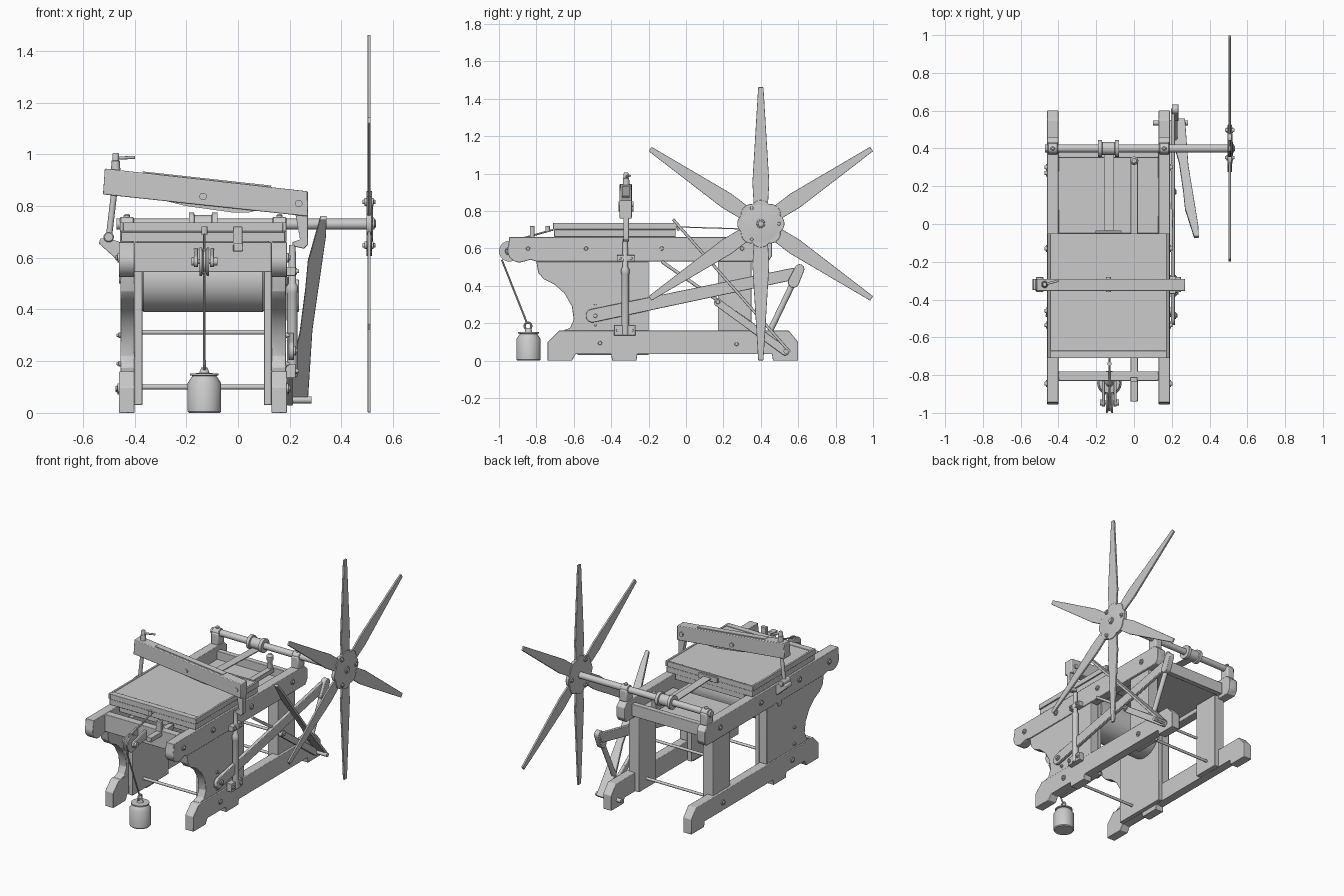
import bpy, bmesh
from math import sin, cos, pi, radians, atan2
from mathutils import Vector as V


def finish(name, bm, bevel=0.0):
    bmesh.ops.recalc_face_normals(bm, faces=bm.faces)
    me = bpy.data.meshes.new(name)
    bm.to_mesh(me)
    bm.free()
    ob = bpy.data.objects.new(name, me)
    bpy.context.collection.objects.link(ob)
    if bevel:
        b = ob.modifiers.new("Bevel", 'BEVEL')
        b.width, b.segments, b.limit_method = bevel, 2, 'ANGLE'
    bpy.ops.object.select_all(action='DESELECT')
    ob.select_set(True)
    bpy.context.view_layer.objects.active = ob
    bpy.ops.object.shade_smooth_by_angle(angle=radians(35))
    return ob


def prism(name, pts, off, bevel=0.0):
    bm = bmesh.new()
    f = bm.faces.new([bm.verts.new(p) for p in pts])
    r = bmesh.ops.extrude_face_region(bm, geom=[f])
    bmesh.ops.translate(bm, vec=V(off), verts=[g for g in r['geom'] if isinstance(g, bmesh.types.BMVert)])
    return finish(name, bm, bevel)


def plate(name, yz, x0, x1, bevel=0.003):
    return prism(name, [(x0, y, z) for y, z in yz], (x1 - x0, 0, 0), bevel)


def box(name, x0, x1, y0, y1, z0, z1, bevel=0.003):
    return plate(name, [(y0, z0), (y1, z0), (y1, z1), (y0, z1)], x0, x1, bevel)


def arc(cy, cz, r, a0, a1, n=8):
    return [(cy + r * cos(radians(a0 + (a1 - a0) * i / n)), cz + r * sin(radians(a0 + (a1 - a0) * i / n)))
            for i in range(n + 1)]


def arm(name, p, q, r0, r1, x0, x1):
    # flat link with rounded ends in the side plane
    a = atan2(q[1] - p[1], q[0] - p[0]) * 180 / pi
    return plate(name, arc(*p, r0, a + 90, a + 270) + arc(*q, r1, a - 90, a + 90), x0, x1)


def lathe(name, prof, p, axis, n=24):
    # prof: (distance along axis, radius)
    rot = V(axis).normalized().to_track_quat('Z', 'Y')
    bm = bmesh.new()
    rings = [[bm.verts.new(V(p) + rot @ V((r * cos(2 * pi * i / n), r * sin(2 * pi * i / n), h)))
              for i in range(n)] for h, r in prof]
    for a, b in zip(rings, rings[1:]):
        for i in range(n):
            bm.faces.new((a[i], a[(i + 1) % n], b[(i + 1) % n], b[i]))
    bm.faces.new(rings[0][::-1])
    bm.faces.new(rings[-1])
    return finish(name, bm)


def rod(name, p, q, r, n=16):
    d = V(q) - V(p)
    return lathe(name, [(0, r), (d.length, r)], p, d, n)


X = (1, 0, 0)
UP = (0, 0, 1)
MID = -0.135


def bolt(name, x, y, z, s=1, r=0.015):
    lathe(name, [(0, r), (0.006, r), (0.007, r * .6), (0.014, r * .5)], (x, y, z), (s, 0, 0), 12)


# side frames, left and right
base = [(-.74, 0), (-.61, 0), (-.59, .035), (-.40, .035), (-.395, 0), (-.265, 0), (-.26, .035), (.46, .035),
        (.465, 0), (.6, 0), (.6, .10), (.55, .16), (-.68, .16), (-.74, .10)]
rail = [(-.80, .53), (.44, .53), (.46, .56), (.46, .63), (.43, .66), (-.945, .66)] + \
    arc(-.89, .59, .065, 155, 275, 8) + [(-.83, .54)]
cheek = [(-.80, .53), (-.79, .47), (-.76, .435), (-.70, .405), (-.65, .36), (-.61, .29), (-.60, .22),
         (-.62, .175), (-.66, .16), (-.2, .16), (-.2, .53)]
for side, s in (("left", -1), ("right", 1)):
    def px(d):
        return MID + s * d
    plate(side + "_base_beam", base, px(.265), px(.325))
    plate(side + "_top_rail", rail, px(.265), px(.325))
    plate(side + "_front_cheek", cheek, px(.265), px(.32))
    box(side + "_inner_panel", px(.235), px(.265), -.58, -.2, .03, .55)
    box(side + "_rear_post", px(.235), px(.31), .17, .35, .036, .55)
    for y, z in ((-.845, .6), (-.535, .6), (-.13, .6), (.3, .6), (-.46, .095), (.27, .09)):
        bolt(side + "_frame_bolt", px(.325), y, z, s, .018)
    for z in (.19, .30):
        bolt(side + "_cheek_bolt", px(.32), -.485, z, s, .011)
    # shaft bearing
    box(side + "_bearing_block", px(.268), px(.322), .365, .435, .655, .735, .008)
    lathe(side + "_bearing_cap", [(0, .024), (.004, .028), (.05, .028), (.054, .024)], (px(.295) - .027, .4, .73), X)
    lathe(side + "_cap_bolt", [(0, .012), (.012, .012), (.018, .006)], (px(.295), .4, .752), UP, 12)

# tie rods and cross pieces
for y, z, d in ((-.46, .1, .325), (.27, .1, .325), (.17, .312, .24)):
    rod("tie_rod", (MID - d, y, z), (MID + d, y, z), .009)
box("front_cross_board", -.40, .13, -.83, -.78, .545, .66)
box("rear_bed_board", -.40, .13, -.05, .37, .555, .575)
box("rear_cross_rail", -.40, .13, .35, .385, .55, .63)
lathe("pressure_roller", [(0, .125), (.005, .13), (.465, .13), (.47, .125)], (-.37, -.33, .52), X, 48)
rod("roller_axle", (-.46, -.33, .52), (.185, -.33, .52), .02)

# travelling bed with shallow recessed stone
box("bed_underframe", -.39, .12, -.69, -.06, .625, .665)
box("bed_base", -.452, .182, -.705, -.055, .662, .70)
for x0, x1, y0, y1 in ((-.457, -.443, -.71, -.05), (.173, .187, -.71, -.05),
                       (-.444, .174, -.71, -.67), (-.444, .174, -.062, -.05)):
    box("bed_rim", x0, x1, y0, y1, .702, .737, .002)
box("stone_slab", -.444, .174, -.675, -.06, .69, .733, 0)

# centre guide bar and catch posts
box("guide_bar_front", -.018, .02, -.94, -.70, .625, .655)
box("guide_bar_rear", -.018, .02, -.06, .35, .60, .63)
box("front_catch_post", -.02, .018, -.835, -.81, .625, .72)
lathe("rear_catch_post", [(0, .014), (.06, .014), (.07, .02), (.095, .022), (.11, .012)], (.001, .335, .615), UP)

# drive shaft with strap drum
rod("drive_shaft", (-.47, .4, .73), (.525, .4, .73), .021, 24)
lathe("strap_drum", [(0, .03), (0, .045), (.02, .045), (.022, .035), (.088, .035), (.09, .045), (.11, .045), (.11, .03)],
      (-.19, .4, .73), X, 32)
prism("drive_strap", [(-.16, .40, .698), (-.105, .40, .698), (-.105, -.05, .712), (-.16, -.05, .712)], (0, 0, .006))
box("strap_clamp", -.205, -.065, -.049, -.035, .695, .73)

# star wheel
hub = [((.112 + .014 * abs(cos(4 * a)) ** .7) * cos(a), (.112 + .014 * abs(cos(4 * a)) ** .7) * sin(a))
       for a in [2 * pi * i / 96 for i in range(96)]]
plate("star_wheel_hub", [(.4 + y, .732 + z) for y, z in hub], .496, .518, .002)
lathe("hub_dome", [(0, .1), (.003, .07), (.005, .03)], (.518, .4, .732), X, 32)
lathe("hub_nut", [(0, .024), (.008, .022), (.009, .016), (.014, .014)], (.52, .4, .732), X, 16)
for deg in (90, 34, -34, -90, 214, 146):
    c, s = cos(radians(deg)), sin(radians(deg))
    tip = .73 if abs(deg) == 90 else .714
    plate("star_wheel_blade", [(.4 + u * c - v * s, .732 + u * s + v * c) for u, v in
                               ((.05, -.035), (.22, -.045), (tip, -.014), (tip, .014), (.22, .045), (.05, .035))],
          .501, .513, .002)
for deg in (0, 120, 240):
    for sg, x in ((1, .518), (-1, .496)):
        bolt("hub_bolt", x, .4 + .097 * cos(radians(deg)), .732 + .097 * sin(radians(deg)), sg)

# tilted scraper beam
prism("scraper_beam", [(-.515, -.355, .945), (.27, -.355, .857), (.27, -.355, .76), (-.522, -.355, .845)],
      (0, .065, 0), .004)
prism("scraper_cap_strip", [(-.37, -.342, .934), (.13, -.342, .879), (.12, -.342, .865), (-.36, -.342, .92)],
      (0, .04, 0))
prism("scraper_blade", [(-.36, -.335, .84), (.10, -.335, .79), (.04, -.335, .775), (-.02, -.335, .775),
                        (-.2, -.335, .80)], (0, .03, 0))
for x, z in ((-.135, .837), (.235, .81)):
    lathe("scraper_pin", [(0, .014), (.08, .014)], (x, -.361, z), (0, 1, 0))

# adjusting screw and hinge on the left
lathe("adjusting_screw", [(0, .018), (.035, .016), (.036, .013), (.06, .013), (.065, .01)], (-.473, -.32, .94), UP)
rod("screw_handle", (-.473, -.32, .985), (-.40, -.30, .988), .006, 12)
rod("hinge_rod", (-.478, -.32, .86), (-.498, -.32, .69), .012)
lathe("hinge_eye", [(0, .016), (.004, .02), (.076, .02), (.08, .016)], (-.5, -.36, .68), (0, 1, 0))
prism("hinge_bracket", [(-.455, -.35, .66), (-.50, -.35, .675), (-.532, -.35, .675), (-.538, -.35, .655),
                        (-.46, -.35, .585)], (0, .06, 0), .004)

# hook and pull rod on the right
prism("pull_hook", [(.22, -.335, .78), (.27, -.335, .79), (.27, -.335, .65), (.255, -.335, .635), (.21, -.335, .645),
                    (.21, -.335, .66), (.24, -.335, .67)], (0, .03, 0), .003)
lathe("pull_rod", [(0, .02), (.32, .02), (.325, .022), (.35, .022), (.36, .015), (.51, .013)],
      (.21, -.325, .14), UP)
for y0, y1, z0, z1 in ((-.37, -.275, .53, .565), (-.385, -.27, .135, .19)):
    box("pull_rod_guide", .185, .222, y0, y1, z0, z1)
    for y in (y0 + .018, y1 - .018):
        bolt("guide_bolt", .222, y, (z0 + z1) / 2, 1, .012)

# pressure lever, links and treadle paddle
arm("pressure_lever", (-.50, .24), (.58, .465), .036, .032, .195, .217)
arm("lever_end_socket", (.607, .49), (.575, .42), .026, .03, .2, .235)
rod("lever_link_rod", (.215, .575, .42), (.215, .45, .16), .016)
arm("lower_link", (.17, .31), (.53, .05), .02, .022, .19, .212)
rod("brace_rod", (.195, -.13, .53), (.2, .36, .19), .009)
bolt("link_pivot", .212, .17, .315, 1, .02)
bolt("lever_pivot", .217, -.485, .24, 1, .018)
rod("treadle_axle", (.10, .535, .05), (.285, .535, .05), .013)
prism("treadle_paddle", [(x, .55 - (z - .04) * .88, z) for x, z in
                         ((.20, .04), (.27, .04), (.288, .32), (.34, .68), (.343, .75), (.318, .75), (.27, .58),
                          (.26, .47), (.238, .30), (.20, .155))], (0, .01, .012), .002)

# front pulley, cord and weight
lathe("cord_pulley", [(0, .055), (.008, .055), (.014, .042), (.022, .042), (.028, .055), (.036, .055)],
      (-.148, -.945, .585), X, 32)
for x in (-.17, -.108):
    arm("pulley_bracket", (-.945, .585), (-.81, .61), .022, .03, x, x + .016)
lathe("pulley_pin", [(0, .015), (.016, .016), (.018, .01), (.082, .01), (.084, .016), (.1, .015)],
      (-.18, -.945, .585), X)
rod("bed_cord", (-.13, -.96, .63), (-.13, -.71, .70), .005, 8)
rod("weight_cord", (-.13, -.985, .54), (-.13, -.85, .20), .005, 8)
lathe("cord_ring", [(0, .012), (.03, .012)], (-.13, -.74, .69), UP, 12)
lathe("hanging_weight", [(0, .06), (.006, .065), (.115, .065), (.135, .052), (.143, .046), (.145, .055), (.152, .055),
                         (.154, .02), (.175, .012)], (-.13, -.842, 0), UP, 32)
bpy.ops.mesh.primitive_torus_add(major_radius=.018, minor_radius=.006, major_segments=20, minor_segments=8,
                                 location=(-.13, -.845, .185), rotation=(0, pi / 2, 0))
bpy.context.object.name = "weight_hook"
